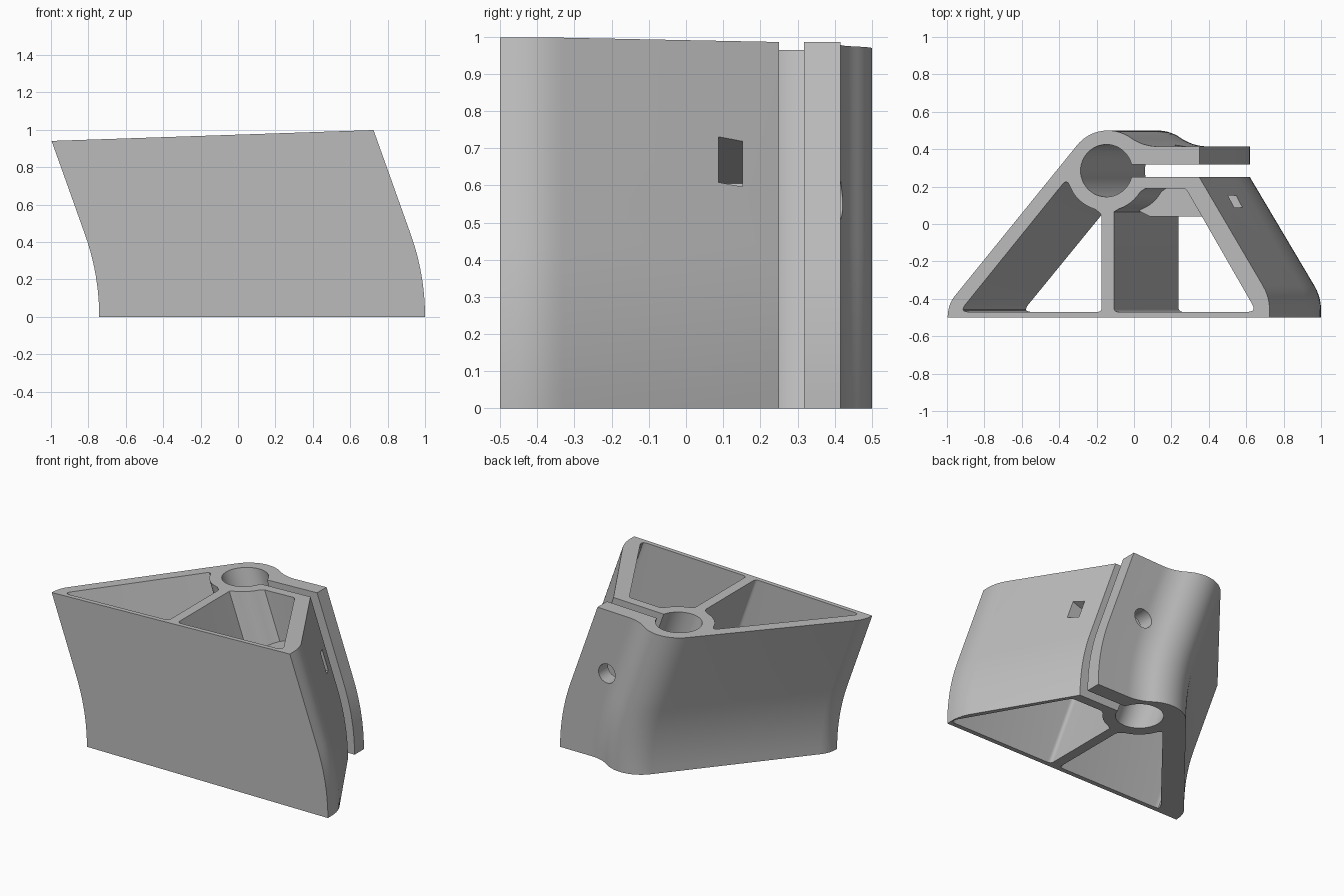
import bpy, bmesh, math
from mathutils import Matrix

if "Cube" in bpy.data.objects:
    bpy.data.objects.remove(bpy.data.objects["Cube"])

TILT = 0.357                 # sideways lean per unit of height
ANG = math.atan(TILT)
BEND_Z = 0.44                # the outer skin bends up to here, then leans straight
RAD = BEND_Z / math.sin(ANG)
RING_Y, RING_R = 0.285, 0.215
ZREF = 0.975                 # height at which the pocket sections are drawn

grey = bpy.data.materials.new("plain grey")
grey.diffuse_color = (0.5, 0.5, 0.5, 1)
grey.use_nodes = True
grey.node_tree.nodes["Principled BSDF"].inputs["Base Color"].default_value = grey.diffuse_color


def skin_shift(z):
    if z < BEND_Z:
        return RAD - math.sqrt(RAD * RAD - z * z)
    return RAD * (1 - math.cos(ANG)) + (z - BEND_Z) * TILT


def arc(cx, cy, r, a0, a1, n):
    return [(cx + r * math.cos(math.radians(a0 + (a1 - a0) * i / n)),
             cy + r * math.sin(math.radians(a0 + (a1 - a0) * i / n))) for i in range(n + 1)]


def rounded(pts, n=5):
    """Replace each (x, y, d) corner with a smooth curve starting d away from it."""
    out = []
    for i, p in enumerate(pts):
        if len(p) == 2:
            out.append(p)
            continue
        x, y, d = p
        ends = []
        for q in (pts[i - 1], pts[(i + 1) % len(pts)]):
            f = d / math.hypot(q[0] - x, q[1] - y)
            ends.append((x + (q[0] - x) * f, y + (q[1] - y) * f))
        a, b = ends
        for k in range(n + 1):
            t = k / n
            out.append(tuple((1 - t) ** 2 * a[j] + 2 * t * (1 - t) * (x, y)[j] + t * t * b[j]
                             for j in (0, 1)))
    return out


def loft(name, rings):
    """Solid made of equal-length rings of 3D points with end caps."""
    bm = bmesh.new()
    vs = [[bm.verts.new(p) for p in r] for r in rings]
    n = len(vs[0])
    for lo, hi in zip(vs, vs[1:]):
        for i in range(n):
            j = (i + 1) % n
            bm.faces.new((lo[i], lo[j], hi[j], hi[i]))
    bm.faces.new(vs[0][::-1])
    bm.faces.new(vs[-1])
    bmesh.ops.recalc_face_normals(bm, faces=bm.faces)
    me = bpy.data.meshes.new(name)
    bm.to_mesh(me)
    bm.free()
    ob = bpy.data.objects.new(name, me)
    bpy.context.collection.objects.link(ob)
    me.materials.append(grey)
    return ob


def leaning(name, pts):
    """Straight leaning cutter through the full height."""
    return loft(name, [[(x + (ZREF - z) * TILT, y, z) for x, y in pts] for z in (-0.1, 1.15)])


def bolt_frame(name, pts_uv, y0, y1):
    """Prism along y, drawn in the tilted plane centred on the bolt."""
    m = Matrix.Translation((0.28, 0, 0.57)) @ Matrix.Rotation(-ANG, 4, 'Y')
    ob = loft(name, [[(u, y, v) for u, v in pts_uv] for y in (y0, y1)])
    ob.data.transform(m)
    return ob


def cut(target, cutter):
    mod = target.modifiers.new("cut", 'BOOLEAN')
    mod.operation, mod.solver, mod.object = 'DIFFERENCE', 'EXACT', cutter
    bpy.context.view_layer.objects.active = target
    bpy.ops.object.modifier_apply(modifier=mod.name)
    bpy.data.objects.remove(cutter, do_unlink=True)


# Outer skin section at the base: wedge foot, right slope, clamp jaw, ring, left slope
skin = rounded([(-0.742, -0.5), (1, -0.5), (1, -0.39, 0.07), (0.62, 0.25), (0.62, 0.415)])
skin += arc(0.393, 0.665, 0.25, 270, 234.8, 8)
skin += arc(0.125, RING_Y, RING_R, 54.8, 141, 16)[1:]
skin += rounded([(-0.042, 0.421), (-0.735, -0.424, 0.05), (-0.742, -0.5)])[1:-1]
levels = [BEND_Z * i / 10 for i in range(11)]
rings = [[(x - skin_shift(z), y, z) for x, y in skin] for z in levels]
top = []
for x, y in skin:            # gently sloping top face
    z = 0.97
    for _ in range(12):
        z = 0.9737 + 0.0337 * (x - skin_shift(z))
    top.append((x - skin_shift(z), y, z))
bracket = loft("clamp_bracket", rings + [top])

# Left pocket
left = rounded([(-0.945, -0.47, 0.05), (-0.175, -0.47, 0.025), (-0.175, 0.05, 0.02)]
               + arc(-0.15, RING_Y, RING_R, 254, 212, 6) + [(-0.365, 0.24, 0.035)])
cut(bracket, leaning("left_pocket", left))

# Right pocket, keeping a solid nut housing behind the lower jaw
right = rounded([(-0.11, -0.47, 0.025), (0.663, -0.47, 0.05), (0.28, 0.19, 0.02), (0.06, 0.19)]
                + arc(-0.15, RING_Y, RING_R, 328, 288, 6) + [(-0.11, 0.065)])
pocket = leaning("right_pocket", right)
housing = loft("nut_housing", [[(x, y, v) for x, y in
                                ((-0.45, 0.3), (-0.45, 0.18), (-0.16, 0.04), (0.5, 0.04), (0.5, 0.3))]
                               for v in (-0.13, 0.13)])
housing.data.transform(Matrix.Translation((0.28, 0, 0.57)) @ Matrix.Rotation(-ANG, 4, 'Y'))
cut(pocket, housing)
cut(bracket, pocket)

# Round bore and the clamping slot that opens it to the right
cut(bracket, leaning("bore", arc(-0.15, RING_Y, 0.14, 0, 352.5, 47)))
cut(bracket, leaning("slot", [(-0.1, 0.25), (0.9, 0.25), (0.9, 0.318), (-0.1, 0.318)]))

# Bolt hole through the jaws and the nut slot in the right slope
cut(bracket, bolt_frame("bolt_hole", arc(0, 0, 0.062, 0, 345, 23), 0.1, 0.7))
cut(bracket, bolt_frame("nut_slot", [(-0.08, -0.065), (0.6, -0.065), (0.6, 0.065), (-0.08, 0.065)],
                        0.087, 0.152))

# Smooth curved walls, keep crisp edges
bpy.ops.object.select_all(action='DESELECT')
bracket.select_set(True)
bpy.context.view_layer.objects.active = bracket
bpy.ops.object.shade_smooth_by_angle(angle=math.radians(25))
